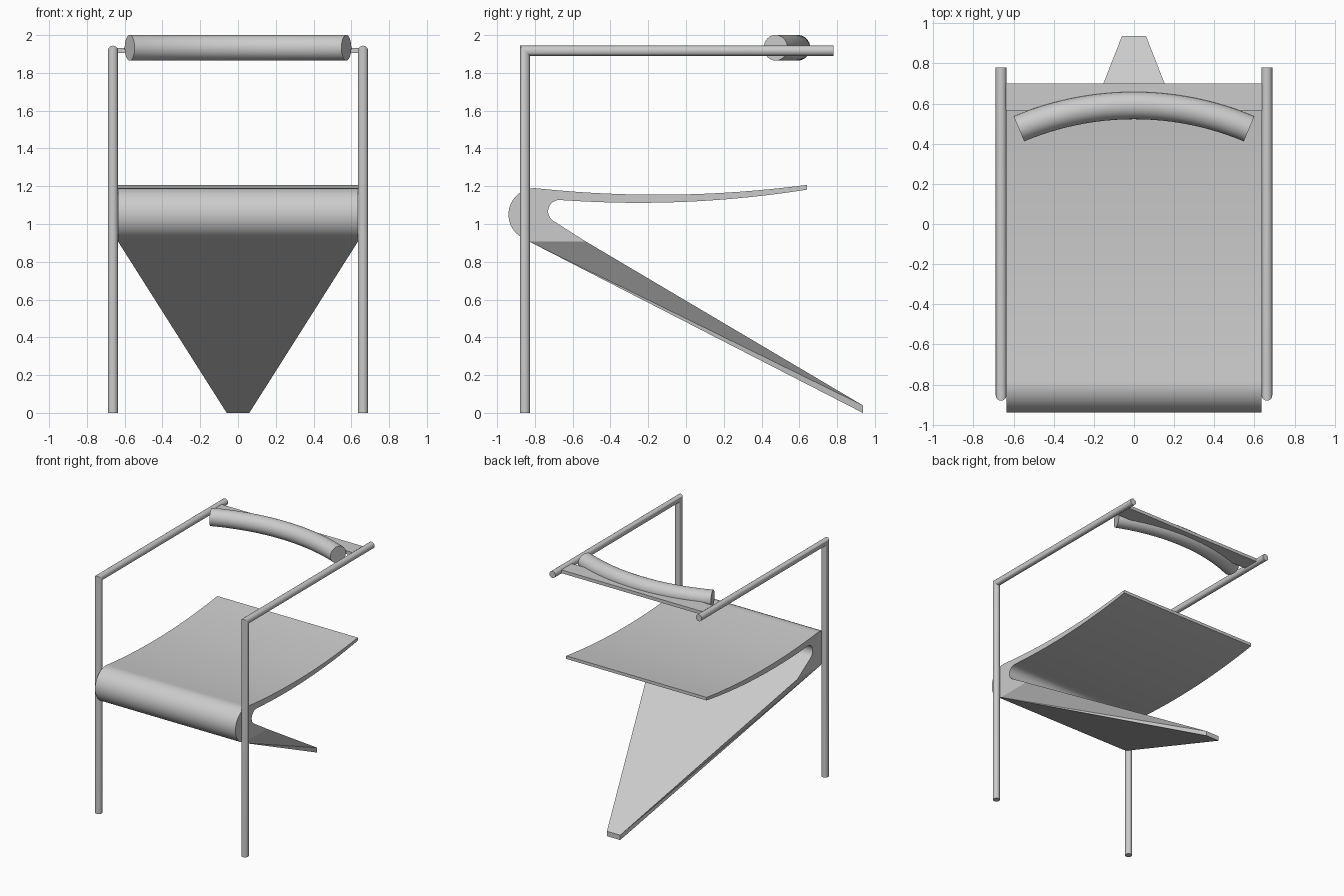
import bpy, bmesh
from math import sin, cos, pi, radians, atan2

cube = bpy.data.objects.get("Cube")
if cube:
    bpy.data.objects.remove(cube, do_unlink=True)

GREY = (0.6, 0.6, 0.6, 1)
mat = bpy.data.materials.new("plain_grey")
mat.use_nodes = True
mat.diffuse_color = GREY
bsdf = next(n for n in mat.node_tree.nodes if n.type == 'BSDF_PRINCIPLED')
bsdf.inputs["Base Color"].default_value = GREY


def finish(name, bm, smooth=True):
    """Turn a bmesh into a shaded, coloured object."""
    bmesh.ops.recalc_face_normals(bm, faces=bm.faces)
    mesh = bpy.data.meshes.new(name)
    bm.to_mesh(mesh)
    bm.free()
    mesh.materials.append(mat)
    ob = bpy.data.objects.new(name, mesh)
    bpy.context.collection.objects.link(ob)
    if smooth:
        bpy.ops.object.select_all(action='DESELECT')
        ob.select_set(True)
        bpy.context.view_layer.objects.active = ob
        bpy.ops.object.shade_smooth_by_angle(angle=radians(35))
    return ob


def loft(bm, rings):
    """Join closed rings of points with quads and cap both ends."""
    rows = [[bm.verts.new(p) for p in ring] for ring in rings]
    n = len(rows[0])
    for a, b in zip(rows, rows[1:]):
        for i in range(n):
            j = (i + 1) % n
            bm.faces.new((a[i], a[j], b[j], b[i]))
    bm.faces.new(rows[0])
    bm.faces.new(rows[-1])
    return rows


def arc(cy, cz, r, start, end, steps):
    return [(cy + r * cos(start + (end - start) * i / steps),
             cz + r * sin(start + (end - start) * i / steps)) for i in range(steps + 1)]


# Bent side rods: front post and armrest with a mitred corner
SIDES = 24
R, ROD_X, POST_Y, ARM_Z, ARM_END = 0.027, 0.662, -0.853, 1.917, 0.78
for side, label in ((1, "left"), (-1, "right")):
    circle = [(R * cos(2 * pi * i / SIDES), R * sin(2 * pi * i / SIDES)) for i in range(SIDES)]
    foot = [(side * ROD_X + u, POST_Y + v, 0) for u, v in circle]
    corner = [(side * ROD_X + u, POST_Y + v, ARM_Z - v) for u, v in circle]
    end = [(side * ROD_X + u, ARM_END, ARM_Z - v) for u, v in circle]
    bm = bmesh.new()
    loft(bm, [foot, corner, end])
    finish(label + "_post_and_arm", bm)

# Curved back cushion: a round bar swept along a shallow arc
BAR_R, SWEEP_R, HALF = 0.068, 1.48, radians(22.8)
rings = []
for k in range(25):
    t = HALF * (k / 12 - 1)
    ring = []
    for i in range(32):
        a = 2 * pi * i / 32
        d = SWEEP_R + BAR_R * cos(a)
        ring.append((d * sin(t), 0.59 - SWEEP_R + d * cos(t), 1.933 + BAR_R * sin(a)))
    rings.append(ring)
bm = bmesh.new()
loft(bm, rings)
finish("back_cushion", bm)

# Flat plate joining the two armrests behind the cushion
bm = bmesh.new()
loft(bm, [[(x, 0.565, 1.905), (x, 0.70, 1.905), (x, 0.70, 1.932), (x, 0.565, 1.932)]
          for x in (-0.637, 0.637)])
finish("back_plate", bm, smooth=False)

# Seat sheet: dished top, rounded front bend, folded back underneath
HALF_W = 0.635
LEG_FRONT, LEG_BACK = (-0.83, 0.907), (-0.53, 0.907)
TIP_Y, TIP_W, TIP_H = 0.936, 0.06, 0.04
STEPS = 16


def curve_z(y, low_y, low_z, bend):
    return low_z + bend * (y - low_y) ** 2


def span(a, b):
    return [a + (b - a) * i / STEPS for i in range(STEPS + 1)]


front_dir = atan2(-1.766, -0.907)
back_dir = atan2(-1.466, -0.867)
profile = [(y, curve_z(y, -0.15, 1.155, 0.083)) for y in span(0.64, -0.78)]
profile += arc(-0.80, 1.05, 0.14, pi / 2, front_dir + 2 * pi, STEPS)
profile += [LEG_FRONT, LEG_BACK]
profile += arc(-0.67, 1.067, 0.06, back_dir + 2 * pi, pi / 2, STEPS)
profile += [(y, curve_z(y, -0.25, 1.112, 0.088)) for y in span(-0.63, 0.64)]

bm = bmesh.new()
right, left = loft(bm, [[(x, y, z) for y, z in profile] for x in (-HALF_W, HALF_W)])
f = profile.index(LEG_FRONT)
b = profile.index(LEG_BACK)
bm.faces.remove(next(q for q in right[f].link_faces
                     if all(v in q.verts for v in (right[b], left[f], left[b]))))

# Tapering back leg, continuing from the fold down to a narrow foot
low = [bm.verts.new((s * TIP_W, TIP_Y, 0)) for s in (-1, 1)]
high = [bm.verts.new((s * TIP_W, TIP_Y, TIP_H)) for s in (-1, 1)]
bm.faces.new((right[f], left[f], low[1], low[0]))
bm.faces.new((right[b], left[b], high[1], high[0]))
bm.faces.new((low[0], low[1], high[1], high[0]))
for row, s in ((right, 0), (left, 1)):
    bm.faces.new((row[f], row[b], high[s]))
    bm.faces.new((row[f], high[s], low[s]))
seat = finish("seat_and_back_leg", bm)
for poly in seat.data.polygons:
    if poly.center.z < 0.85:
        poly.use_smooth = False
